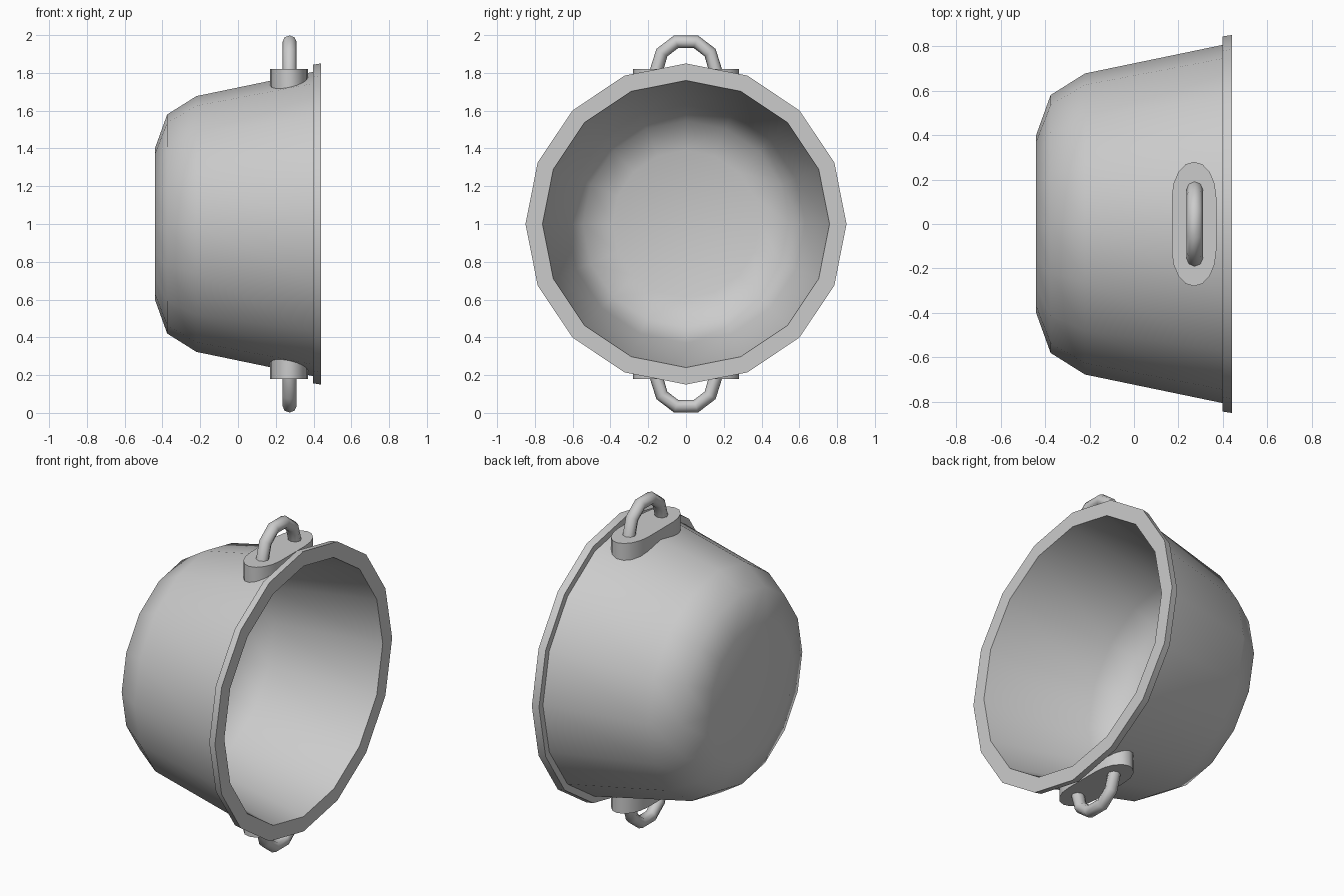
import bpy, bmesh, math
from mathutils import Vector

cube = bpy.data.objects.get("Cube")
if cube:
    bpy.data.objects.remove(cube)

GREY = (0.6, 0.6, 0.6, 1)
mat = bpy.data.materials.new("plain_grey")
mat.use_nodes = True
mat.diffuse_color = GREY
mat.node_tree.nodes["Principled BSDF"].inputs["Base Color"].default_value = GREY

SIDES = 16
MID = 1.0       # height of the pot's axis
LUG_X = 0.27
LOOP_X = 0.273


def finish(bm, name):
    bmesh.ops.recalc_face_normals(bm, faces=bm.faces)
    mesh = bpy.data.meshes.new(name)
    bm.to_mesh(mesh)
    bm.free()
    mesh.materials.append(mat)
    obj = bpy.data.objects.new(name, mesh)
    bpy.context.collection.objects.link(obj)
    bpy.ops.object.select_all(action='DESELECT')
    obj.select_set(True)
    bpy.context.view_layer.objects.active = obj
    bpy.ops.object.shade_smooth_by_angle(angle=math.radians(55))


def bridge(bm, a, b):
    n = len(a)
    for i in range(n):
        j = (i + 1) % n
        bm.faces.new((a[i], a[j], b[j], b[i]))


# Pot body: one closed profile (x, radius) from outer base, over the flared rim, to inner base
profile = [(-0.44, 0.40), (-0.375, 0.58), (-0.22, 0.677), (0.397, 0.805),
           (0.397, 0.843), (0.44, 0.85), (0.44, 0.76),
           (-0.20, 0.63), (-0.335, 0.546), (-0.39, 0.39)]
bm = bmesh.new()
rings = []
for x, r in profile:
    angles = [math.tau * i / SIDES for i in range(SIDES)]
    rings.append([bm.verts.new((x, r * math.cos(a), MID + r * math.sin(a))) for a in angles])
for a, b in zip(rings, rings[1:]):
    bridge(bm, a, b)
bm.faces.new(rings[0])
bm.faces.new(rings[-1])
finish(bm, "pot_body")


def wall_height(x, y):
    """Height above the axis just under the faceted outer wall."""
    r = 0.677 + (x + 0.22) * 0.207
    step = math.tau / SIDES
    a = math.atan2(abs(y), r) % step - step / 2
    facet = r * math.cos(step / 2) / math.cos(a)
    return math.sqrt(facet ** 2 - y ** 2) - 0.01


def make_lug(name, side):
    # Slot outline with oval ends; midpoints let its open foot follow the wall
    outline = []
    for s in (1, -1):
        for i in range(9):
            a = math.pi * i / 8
            outline.append((LUG_X + s * 0.1 * math.cos(a), s * (0.12 + 0.16 * math.sin(a))))
        outline.append((LUG_X - s * 0.1, 0))
    bm = bmesh.new()
    top = [bm.verts.new((x, y, MID + side * 0.82)) for x, y in outline]
    foot = [bm.verts.new((x, y, MID + side * wall_height(x, y))) for x, y in outline]
    bridge(bm, foot, top)
    bm.faces.new(top)
    finish(bm, name)


def make_loop(name, side):
    # Mitred tube swept along a bent path
    half = [(0.157, 0.81), (0.128, 0.907), (0.052, 0.965)]
    path = [Vector((LOOP_X, y, z)) for y, z in half]
    path += [Vector((LOOP_X, -y, z)) for y, z in reversed(half)]
    bm = bmesh.new()
    rings = []
    for i, p in enumerate(path):
        into = (p - path[max(i - 1, 0)]).normalized()
        out = (path[min(i + 1, len(path) - 1)] - p).normalized()
        tangent = (into + out).normalized()
        normal = Vector((0, -tangent.z, tangent.y))
        ring = []
        for k in range(8):
            a = math.tau * k / 8
            v = p + 0.035 * math.cos(a) * normal + 0.037 * math.sin(a) * Vector((1, 0, 0))
            ring.append(bm.verts.new((v.x, v.y, MID + side * v.z)))
        rings.append(ring)
    for a, b in zip(rings, rings[1:]):
        bridge(bm, a, b)
    finish(bm, name)


# Matching mounts and loop handles on opposite sides
for label, side in (("upper", 1), ("lower", -1)):
    make_lug(label + "_handle_mount", side)
    make_loop(label + "_handle_loop", side)
